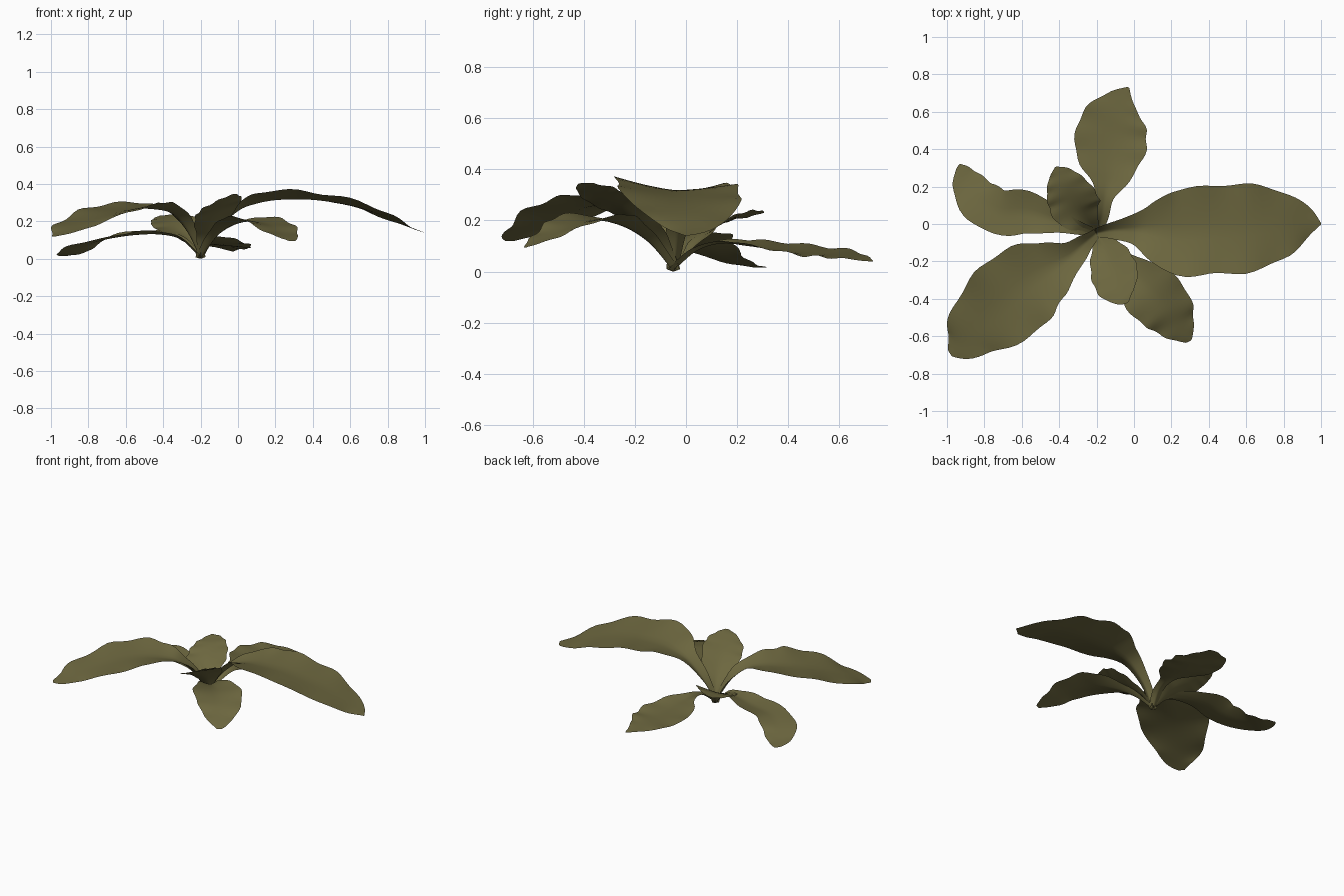
import bpy, bmesh, math
from mathutils import Vector

if "Cube" in bpy.data.objects:
    bpy.data.objects.remove(bpy.data.objects["Cube"])

olive = bpy.data.materials.new("olive leaf")
olive.diffuse_color = (0.152, 0.136, 0.05, 1)
olive.use_nodes = True
olive.node_tree.nodes["Principled BSDF"].inputs["Base Color"].default_value = olive.diffuse_color


def spline(pts, t):
    """Catmull-Rom through the stations, t in 0..1"""
    s = min(t, 0.99999) * (len(pts) - 1)
    i = int(s)
    f = s - i
    a, b, c, d = (pts[min(max(k, 0), len(pts) - 1)] for k in range(i - 1, i + 3))
    return [0.5 * (2 * q + (r - p) * f + (2 * p - 5 * q + 4 * r - s4) * f * f
                   + (3 * q - p - 3 * r + s4) * f ** 3) for p, q, r, s4 in zip(a, b, c, d)]


def leaf(name, stations, fold, roll, phase, rows=40, half=5):
    """Midrib stations are (x, y, z, half width); fold lifts both margins, roll tilts the blade"""
    bm = bmesh.new()
    grid = []
    for i in range(rows + 1):
        t = i / rows
        x, y, z, w = spline(stations, t)
        ahead = Vector(spline(stations, min(t + 0.02, 1))[:3])
        behind = Vector(spline(stations, max(t - 0.02, 0))[:3])
        along = (ahead - behind).normalized()
        side = Vector((along.y, -along.x, 0)).normalized()
        up = side.cross(along).normalized()
        lift = fold * (1.2 - 1.4 * t) + 0.6 * (1 - t) ** 4
        row = []
        for j in range(-half, half + 1):
            v = j / half
            # gently rippled margins
            wave = math.sin(t * 38 + phase + (2 if v > 0 else 0))
            width = max(w, 0.004) * (1 + 0.03 * wave * abs(v))
            p = Vector((x, y, z)) + side * width * v
            p += up * w * (lift * abs(v) ** 1.3 + 0.03 * wave * v * v + roll * min(1, 2 * t) * v)
            p.z = max(p.z, 0)
            row.append(bm.verts.new(p))
        grid.append(row)
    for a, b in zip(grid, grid[1:]):
        for k in range(2 * half):
            bm.faces.new((a[k], a[k + 1], b[k + 1], b[k]))
    for f in bm.faces:
        f.smooth = True
    bm.normal_update()
    if sum(f.normal.z * f.calc_area() for f in bm.faces) < 0:
        bmesh.ops.reverse_faces(bm, faces=bm.faces[:])
    me = bpy.data.meshes.new(name)
    bm.to_mesh(me)
    bm.free()
    me.materials.append(olive)
    bpy.context.collection.objects.link(bpy.data.objects.new(name, me))


root = (-.2, -.05, .0, .022)

# Large outer leaves
leaf("right_leaf", [root, (-.12, -.035, .14, .04), (0, -.03, .255, .075), (.1, -.035, .295, .15),
     (.22, -.045, .315, .225), (.4, -.035, .315, .235), (.6, -.02, .285, .235),
     (.78, 0, .23, .185), (.92, .01, .17, .095), (1, 0, .14, .003)], .22, .05, 0)
leaf("front_left_leaf", [root, (-.27, -.11, .15, .045), (-.35, -.18, .24, .085),
     (-.45, -.24, .265, .16), (-.56, -.31, .265, .215), (-.7, -.43, .24, .225),
     (-.85, -.56, .185, .165), (-.93, -.65, .145, .095), (-.985, -.69, .12, .02)], .2, 0, 1)
leaf("front_right_leaf", [root, (-.13, -.14, .11, .04), (-.04, -.24, .175, .085),
     (.07, -.35, .2, .15), (.17, -.45, .18, .145), (.23, -.535, .14, .105),
     (.275, -.6, .11, .05), (.29, -.63, .095, .015)], .18, 0, 2)
leaf("back_left_leaf", [root, (-.3, -.02, .1, .035), (-.42, .02, .13, .07),
     (-.57, .06, .125, .115), (-.72, .065, .1, .12), (-.83, .13, .065, .115),
     (-.89, .22, .03, .085), (-.92, .29, .018, .04), (-.93, .32, .015, .004)], .1, .04, 3)
leaf("back_leaf", [root, (-.17, .04, .08, .035), (-.155, .14, .11, .045), (-.135, .24, .1, .11),
     (-.13, .36, .085, .18), (-.12, .48, .075, .19), (-.1, .58, .07, .16),
     (-.07, .66, .058, .085), (-.03, .73, .04, .006)], .08, -.1, 4)

# Small inner leaves
leaf("inner_left_leaf", [root, (-.25, .01, .08, .06), (-.3, .07, .14, .125),
     (-.335, .14, .185, .13), (-.37, .21, .215, .105), (-.4, .27, .225, .06),
     (-.42, .305, .23, .004)], .08, .2, 5)
leaf("inner_front_leaf", [root, (-.17, -.1, .1, .05), (-.14, -.17, .18, .1),
     (-.11, -.25, .25, .125), (-.08, -.33, .295, .115), (-.05, -.39, .33, .06),
     (-.03, -.415, .345, .01)], .08, -.25, 6)
